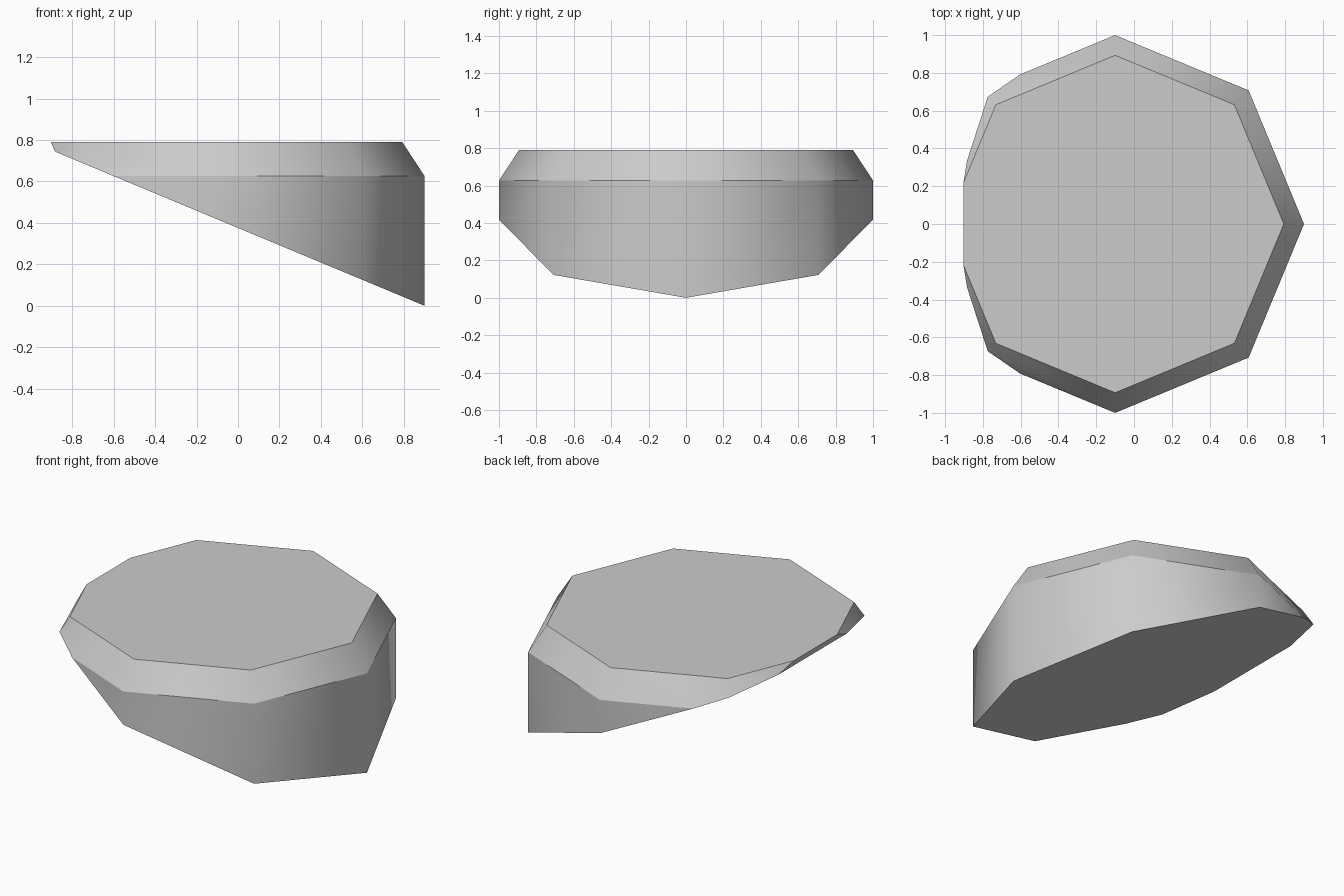
import bpy, bmesh, math
from mathutils import Vector

cube = bpy.data.objects.get("Cube")
if cube:
    bpy.data.objects.remove(cube, do_unlink=True)

# Material
grey = bpy.data.materials.new("plain grey")
grey.use_nodes = True
colour = (0.6, 0.6, 0.6, 1)
grey.diffuse_color = colour
grey.node_tree.nodes["Principled BSDF"].inputs["Base Color"].default_value = colour

CENTRE_X, SIDES = -0.1, 8
SHOULDER, TOP = 0.627, 0.79
bm = bmesh.new()


def ring(radius, z):
    return [bm.verts.new((CENTRE_X + radius * math.cos(math.tau * i / SIDES),
                          radius * math.sin(math.tau * i / SIDES), z))
            for i in range(SIDES)]


def slice_off(point, normal):
    """Remove everything on the normal's side and cap the cut."""
    geom = bm.verts[:] + bm.edges[:] + bm.faces[:]
    cut = bmesh.ops.bisect_plane(bm, geom=geom, plane_co=point, plane_no=normal,
                                 clear_outer=True)["geom_cut"]
    edges = [e for e in cut if isinstance(e, bmesh.types.BMEdge)]
    bmesh.ops.contextual_create(bm, geom=edges)


# Octagonal block with a sloping shoulder
rings = [ring(1, -0.2), ring(1, SHOULDER), ring(0.893, TOP)]
for low, high in zip(rings, rings[1:]):
    for i in range(SIDES):
        j = (i + 1) % SIDES
        bm.faces.new((low[i], low[j], high[j], high[i]))
bm.faces.new(rings[0][::-1])
bm.faces.new(rings[-1])

# Slanted underside, then the blunt tip
slice_off(Vector((0.9, 0, 0)), Vector((-0.385, 0, -0.923)))
slice_off(Vector((-0.903, 0, TOP)), Vector((-0.92, 0, -0.39)))
bmesh.ops.recalc_face_normals(bm, faces=bm.faces)


# Smooth around the walls and the shoulder, sharp between the bands
def band(face):
    n = face.normal
    if abs(n.z) < 0.1:
        return "wall"
    if n.z > 0.9:
        return "top"
    return "shoulder" if n.z > 0 else "underside"


for face in bm.faces:
    face.smooth = True
for edge in bm.edges:
    a, b = edge.link_faces
    edge.smooth = band(a) == band(b) and band(a) != "underside"

mesh = bpy.data.meshes.new("slanted_block")
bm.to_mesh(mesh)
bm.free()
mesh.materials.append(grey)
block = bpy.data.objects.new("slanted_block", mesh)
bpy.context.collection.objects.link(block)
